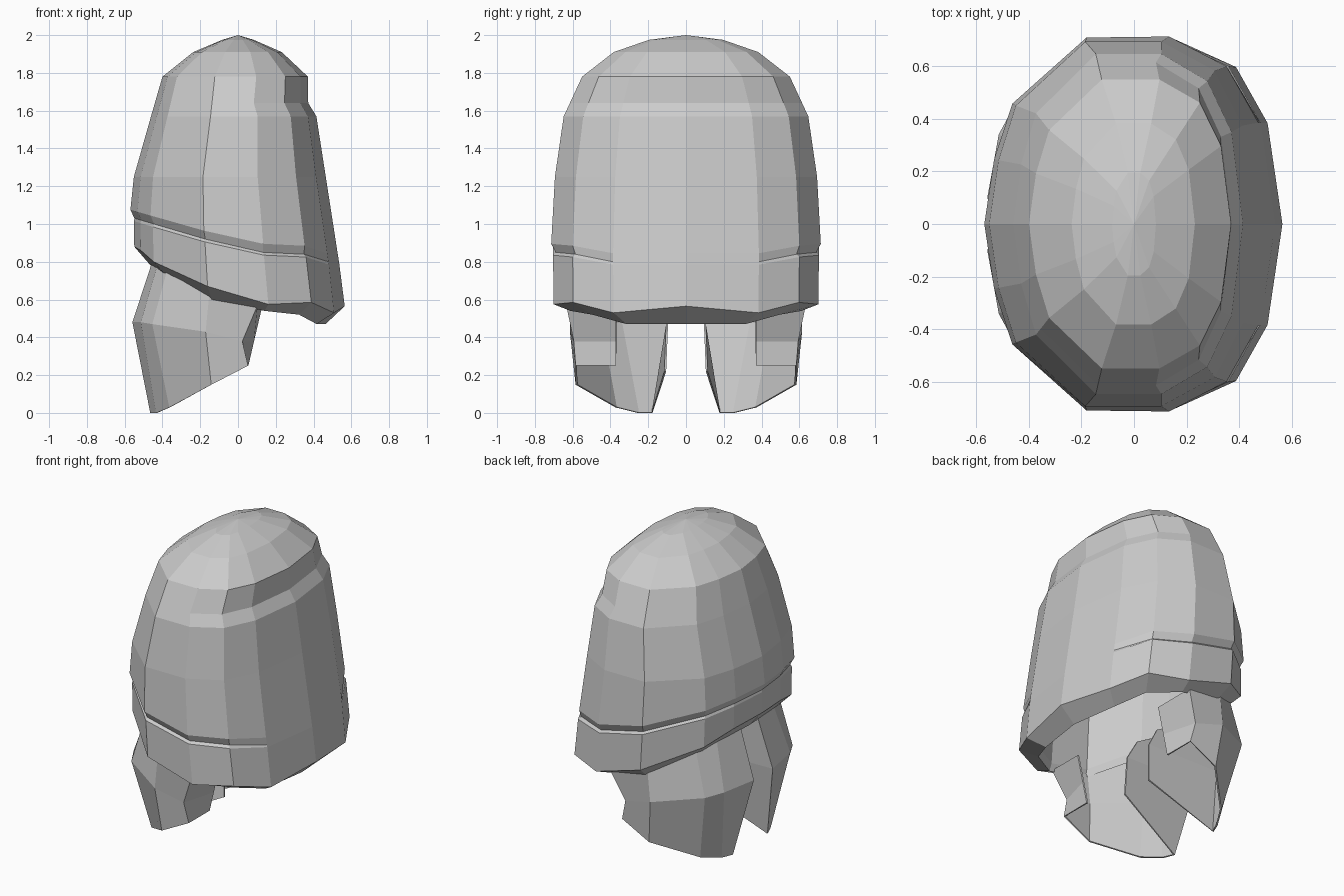
import bpy, bmesh

if "Cube" in bpy.data.objects:
    bpy.data.objects.remove(bpy.data.objects["Cube"])


def lerp(table, z):
    # table of (z, value), descending in z
    for (z0, v0), (z1, v1) in zip(table, table[1:]):
        if z >= z1:
            return v0 + (v1 - v0) * (z0 - z) / (z0 - z1)
    return table[-1][1]


def make(name, bm):
    bmesh.ops.recalc_face_normals(bm, faces=bm.faces)
    me = bpy.data.meshes.new(name)
    bm.to_mesh(me)
    bm.free()
    ob = bpy.data.objects.new(name, me)
    bpy.context.collection.objects.link(ob)
    return ob


# side-view and rear-view outlines of the helmet
FRONT = [(2, 0), (1.94, -.2), (1.78, -.4), (1.26, -.55), (1.1, -.57), (.47, -.565)]
BACK = [(2, 0), (1.94, .2), (1.78, .37), (1.64, .372), (1.57, .415), (.7, .55), (.57, .565), (.47, .565)]
BACK_SMOOTH = BACK[:3] + BACK[4:]
WIDTH = [(2, 0), (1.98, .18), (1.92, .37), (1.78, .55), (1.5, .68), (.87, .715), (.47, .71)]

# plan outline of one half, from face to nape
PLAN = [(-1, 0), (-.93, .35), (-.8, .65), (-.28, 1), (.29, 1), (.69, .84), (.9, .54), (1, 0)]
GROOVE = [1.03, 1.02, 1.0, .92, .85, .84, .80, .80]
GSCALE = [.96, .96, .96, .965, .965, .975, 1, 1]
BRIM = [.88, .86, .80, .67, .575, .585, .53, .565]
BSCALE = [.965, .97, .975, .985, .985, 1, 1, 1]
UNDER = [.78, .76, .72, .60, .54, .52, .47, .47]
USCALE = [.81, .81, .82, .86, .86, .83, .82, .82]


def point(k, z, s):
    back = BACK if k > 3 else BACK_SMOOTH
    f, b, w = lerp(FRONT, z), lerp(back, z), lerp(WIDTH, z)
    px, py = PLAN[k]
    return ((f + b) / 2 + px * s * (b - f) / 2, py * s * w, z)


def ring(zs, ss):
    half = [point(k, zs[k], ss[k]) for k in range(8)]
    return half + [(x, -y, z) for x, y, z in half[6:0:-1]]


# shell: crown, back plate, brow band, underside, hollow interior
rows = [ring([z] * 8, [1] * 8) for z in (1.975, 1.91, 1.78, 1.64, 1.57, 1.25)]
rows += [ring([z + .045 for z in GROOVE], [1] * 8),
         ring(GROOVE, GSCALE),
         ring([z - .015 for z in GROOVE], [max(a, b) for a, b in zip(GSCALE, BSCALE)]),
         ring(BRIM, BSCALE),
         ring(UNDER, USCALE),
         ring([z + .05 for z in UNDER], [s - .02 for s in USCALE])]
rows += [ring([z] * 8, [.87] * 8) for z in (1.2, 1.6, 1.8)]
bm = bmesh.new()
vr = [[bm.verts.new(p) for p in r] for r in rows]
n = len(vr[0])
for a, b in zip(vr, vr[1:]):
    for i in range(n):
        j = (i + 1) % n
        bm.faces.new((a[i], a[j], b[j], b[i]))
for r, z in ((vr[0], 2), (vr[-1], 1.9)):
    tip = bm.verts.new((0, 0, z))
    for i in range(n):
        bm.faces.new((tip, r[i], r[(i + 1) % n]))
make("helmet_shell", bm)

# cheek guards: each column is top, middle, bottom;
# the first column is the inner lining, the last wraps inward at the rear
CHEEK = [
    ((-.10, .09, .60), (-.03, .10, .47), (-.02, .11, .22)),
    ((-.45, .09, .80), (-.555, .10, .48), (-.46, .18, 0)),
    ((-.42, .29, .79), (-.51, .34, .48), (-.43, .25, 0)),
    ((-.37, .43, .76), (-.45, .45, .47), (-.36, .37, .03)),
    ((-.15, .61, .63), (-.17, .61, .43), (-.14, .58, .15)),
    ((.10, .63, .57), (.02, .59, .38), (.05, .58, .25)),
    ((.12, .37, .55), (.08, .37, .38), (.05, .37, .25)),
]
for side, label in ((1, "left"), (-1, "right")):
    bm = bmesh.new()
    cols = [[bm.verts.new((x, y * side, z)) for x, y, z in c] for c in CHEEK]
    for a, b in zip(cols, cols[1:]):
        for i in range(2):
            bm.faces.new((a[i], a[i + 1], b[i + 1], b[i]))
    ob = make("cheek_guard_" + label, bm)
    mod = ob.modifiers.new("thickness", "SOLIDIFY")
    mod.thickness = .01
    mod.offset = 0
